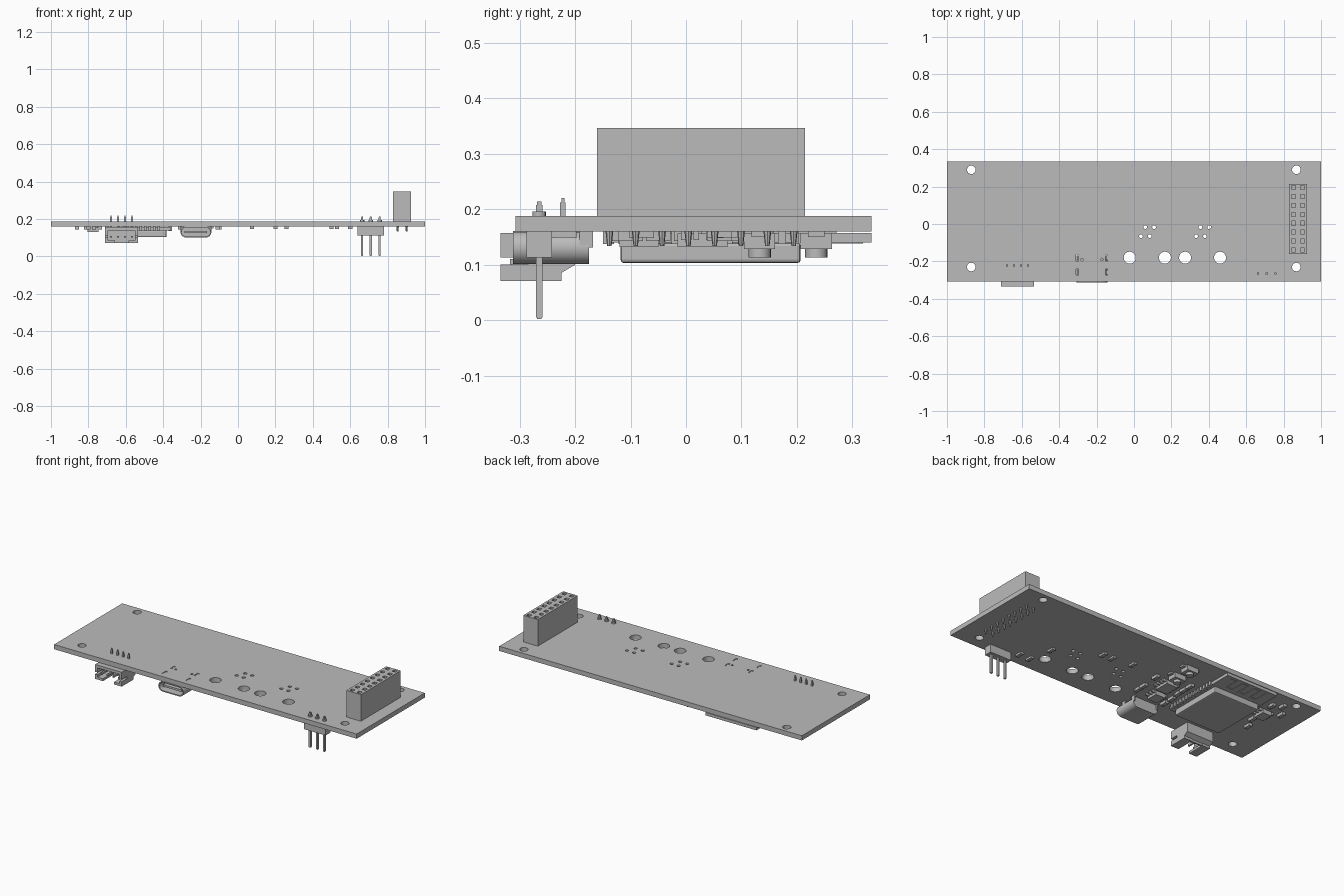
import bpy, bmesh, math
from mathutils import Matrix, Vector

cube = bpy.data.objects.get("Cube")
if cube:
    bpy.data.objects.remove(cube, do_unlink=True)

grey = bpy.data.materials.new("plain grey")
grey.use_nodes = True
grey.diffuse_color = (0.5, 0.5, 0.5, 1)
grey.node_tree.nodes["Principled BSDF"].inputs["Base Color"].default_value = (0.5, 0.5, 0.5, 1)

BOTTOM, TOP = 0.16, 0.188


def box(bm, x, y, z):
    """Box from (low, high) pairs."""
    lo, hi = Vector((x[0], y[0], z[0])), Vector((x[1], y[1], z[1]))
    m = Matrix.Translation((lo + hi) / 2) @ Matrix.Diagonal((*(hi - lo), 1))
    bmesh.ops.create_cube(bm, size=1, matrix=m)


def block(bm, cx, cy, w, d, z):
    box(bm, (cx - w / 2, cx + w / 2), (cy - d / 2, cy + d / 2), z)


def rod(bm, x, y, r, z, sides=24, tip=None):
    bmesh.ops.create_cone(bm, cap_ends=True, segments=sides, radius1=r if tip is None else tip,
                          radius2=r, depth=z[1] - z[0],
                          matrix=Matrix.Translation((x, y, sum(z) / 2)))


def finish(bm, name, smooth=False):
    bmesh.ops.recalc_face_normals(bm, faces=bm.faces)
    me = bpy.data.meshes.new(name)
    bm.to_mesh(me)
    bm.free()
    me.materials.append(grey)
    ob = bpy.data.objects.new(name, me)
    bpy.context.collection.objects.link(ob)
    if smooth:
        activate(ob)
        bpy.ops.object.shade_smooth_by_angle(angle=math.radians(35))
    return ob


def activate(ob):
    bpy.ops.object.select_all(action='DESELECT')
    ob.select_set(True)
    bpy.context.view_layer.objects.active = ob


def cut(ob, cutter):
    cutter.hide_render = True
    mod = ob.modifiers.new("holes", 'BOOLEAN')
    mod.operation, mod.solver, mod.object = 'DIFFERENCE', 'EXACT', cutter
    activate(ob)
    bpy.ops.object.modifier_apply(modifier=mod.name)
    bpy.data.objects.remove(cutter, do_unlink=True)


# Circuit board with mounting, large and small round holes
bm = bmesh.new()
box(bm, (-1, 1), (-0.308, 0.335), (BOTTOM, TOP))
board = finish(bm, "circuit_board")
bm = bmesh.new()
through = (BOTTOM - 0.1, TOP + 0.1)
for x in (-0.87, 0.868):
    for y in (-0.23, 0.29):
        rod(bm, x, y, 0.023, through)
for x in (-0.023, 0.165, 0.273, 0.46):
    rod(bm, x, -0.18, 0.032, through, 32)
for x in (0.06, 0.355):
    for dx, y in ((0, -0.017), (0.047, -0.017), (-0.023, -0.065), (0.024, -0.065)):
        rod(bm, x + dx, y, 0.01, through, 16)
for x in (-0.303, -0.147):
    for y in (-0.18, -0.257):
        block(bm, x, y, 0.012, 0.034, through)
for x in (-0.278, -0.172):
    rod(bm, x, -0.19, 0.007, through, 12)
cut(board, finish(bm, "board_cutter"))

# Tall double-row socket and its solder tails
cols = (0.853, 0.901)
rows = [0.028 + (i - 3.5) * 0.0475 for i in range(8)]
bm = bmesh.new()
box(bm, (0.829, 0.925), (-0.161, 0.215), (TOP, 0.347))
socket = finish(bm, "socket_header")
bm = bmesh.new()
for x in cols:
    for y in rows:
        block(bm, x, y, 0.022, 0.022, (0.27, 0.4))
cut(socket, finish(bm, "socket_cutter"))
bm = bmesh.new()
for x in cols:
    for y in rows:
        rod(bm, x, y, 0.007, (0.134, BOTTOM), 8, 0.004)
finish(bm, "socket_tails")

# Three-pin header hanging below the board
bm = bmesh.new()
pins = bmesh.new()
for x in (0.663, 0.71, 0.757):
    block(bm, x, -0.265, 0.0475, 0.046, (0.113, BOTTOM))
    block(pins, x, -0.265, 0.012, 0.012, (0.005, 0.208))
    block(pins, x, -0.265, 0.008, 0.008, (0.002, 0.214))
    rod(pins, x, -0.265, 0.012, (TOP, 0.196), 16)
finish(bm, "pin_header_body")
finish(pins, "pin_header_pins")

# Side-entry four-pin connector
cx = -0.622
bm = bmesh.new()
pins = bmesh.new()
box(bm, (cx - 0.088, cx + 0.088), (-0.335, -0.2), (0.14, 0.157))
box(bm, (cx - 0.088, cx + 0.088), (-0.235, -0.2), (0.1, 0.14))
for s in (-1, 1):
    block(bm, cx + s * 0.08, -0.31, 0.016, 0.05, (0.113, 0.14))
    block(bm, cx + s * 0.08, -0.26, 0.016, 0.05, (0.1, 0.14))
    block(bm, cx + s * 0.062, -0.28, 0.052, 0.11, (0.071, 0.085))
    block(bm, cx + s * 0.08, -0.28, 0.016, 0.11, (0.085, 0.1))
# Sloped back edge
profile = ((-0.235, 0.071), (-0.227, 0.071), (-0.227, 0.084), (-0.2, 0.1), (-0.235, 0.1))
ends = [[bm.verts.new((cx + s * 0.088, y, z)) for y, z in profile] for s in (-1, 1)]
for e in ends:
    bm.faces.new(e)
for i in range(5):
    j = (i + 1) % 5
    bm.faces.new((ends[0][i], ends[0][j], ends[1][j], ends[1][i]))
for i in range(4):
    x = cx + (i - 1.5) * 0.0375
    block(pins, x, -0.268, 0.01, 0.1, (0.1, 0.11))
    block(pins, x, -0.222, 0.01, 0.01, (0.1, 0.212))
    block(pins, x, -0.222, 0.006, 0.006, (0.212, 0.22))
finish(bm, "side_connector_body")
finish(pins, "side_connector_pins")

# Rounded port shell: hollow at the front, closed at the back
ux, uz = -0.225, 0.131


def oval(bm, half_w, half_h, y, n=8):
    loop = []
    for s in (1, -1):
        for i in range(n + 1):
            a = s * math.pi / 2 - math.pi * i / n
            loop.append(bm.verts.new((ux + s * (half_w - half_h) + half_h * math.cos(a),
                                      y, uz + half_h * math.sin(a))))
    return loop


bm = bmesh.new()
loops = [oval(bm, 0.083, 0.03, -0.175), oval(bm, 0.083, 0.03, -0.312),
         oval(bm, 0.077, 0.024, -0.312), oval(bm, 0.077, 0.024, -0.2)]
for a, b in zip(loops, loops[1:]):
    for i in range(len(a)):
        j = (i + 1) % len(a)
        bm.faces.new((a[i], a[j], b[j], b[i]))
bm.faces.new(loops[0])
bm.faces.new(loops[-1])
finish(bm, "port_shell", True)
bm = bmesh.new()
block(bm, ux, -0.25, 0.12, 0.1, (uz - 0.006, uz + 0.006))
for s in (-1, 1):
    for y in (-0.18, -0.257):
        block(bm, ux + s * 0.078, y, 0.008, 0.024, (uz, TOP - 0.002))
finish(bm, "port_tongue_and_tabs")

# Radio module: thin board, rounded metal shield, edge pads
bm = bmesh.new()
box(bm, (-0.7, -0.362), (-0.14, 0.335), (0.14, 0.157))
finish(bm, "module_board")
bm = bmesh.new()
box(bm, (-0.68, -0.382), (-0.118, 0.207), (0.103, 0.14))
shield = finish(bm, "module_shield")
bev = shield.modifiers.new("soft edges", 'BEVEL')
bev.width, bev.segments = 0.006, 2
bm = bmesh.new()
for i in range(14):
    y = -0.115 + i * 0.024
    for x in (-0.7, -0.362):
        block(bm, x, y, 0.02, 0.014, (0.137, BOTTOM))
for i in range(10):
    block(bm, -0.531 + (i - 4.5) * 0.024, -0.14, 0.014, 0.02, (0.137, BOTTOM))
# Folded antenna track
for i in range(6):
    block(bm, -0.64 + i * 0.04, 0.275, 0.008, 0.08, (0.138, 0.142))
    block(bm, -0.62 + i * 0.04, 0.235 + 0.08 * (i % 2), 0.048, 0.008, (0.138, 0.142))
finish(bm, "module_pads_and_antenna")

# Two push buttons
bm = bmesh.new()
for y in (0.133, 0.235):
    block(bm, -0.185, y, 0.075, 0.056, (0.128, 0.157))
    rod(bm, -0.185, y, 0.02, (0.113, 0.128))
    for s in (-1, 1):
        block(bm, -0.185 + s * 0.045, y, 0.02, 0.03, (0.15, BOTTOM))
finish(bm, "push_buttons", True)

# Legged chips
bm = bmesh.new()
for x, y, w, d, legs in ((-0.2, 0.03, 0.075, 0.09, 4), (-0.225, -0.085, 0.065, 0.07, 3),
                         (-0.775, 0.13, 0.06, 0.07, 3)):
    block(bm, x, y, w, d, (0.132, 0.156))
    for i in range(legs):
        for s in (-1, 1):
            ly = y + (i - (legs - 1) / 2) * d / legs
            block(bm, x + s * (w / 2 + 0.009), ly, 0.018, 0.01, (0.145, BOTTOM))
finish(bm, "legged_chips")

# Small two-terminal parts: raised end caps around a narrower body
bm = bmesh.new()
for x, y in ((0.53, -0.22), (0.6, -0.22), (0.5, -0.08), (0.26, 0.06), (0.2, 0.06),
             (0.075, 0.08), (-0.3, 0.1), (-0.3, 0.05), (-0.3, 0), (-0.31, -0.06),
             (-0.31, -0.12), (-0.11, -0.1), (-0.11, -0.05), (-0.1, 0.06),
             (-0.76, 0.22), (-0.81, 0.25), (-0.86, 0.18), (-0.77, 0.05), (-0.8, -0.02)):
    h = 0.143 if x < 0 else 0.148
    block(bm, x, y, 0.02, 0.03, (h + 0.001, BOTTOM))
    for s in (-1, 1):
        block(bm, x, y + s * 0.017, 0.022, 0.01, (h, BOTTOM))
finish(bm, "small_parts")
